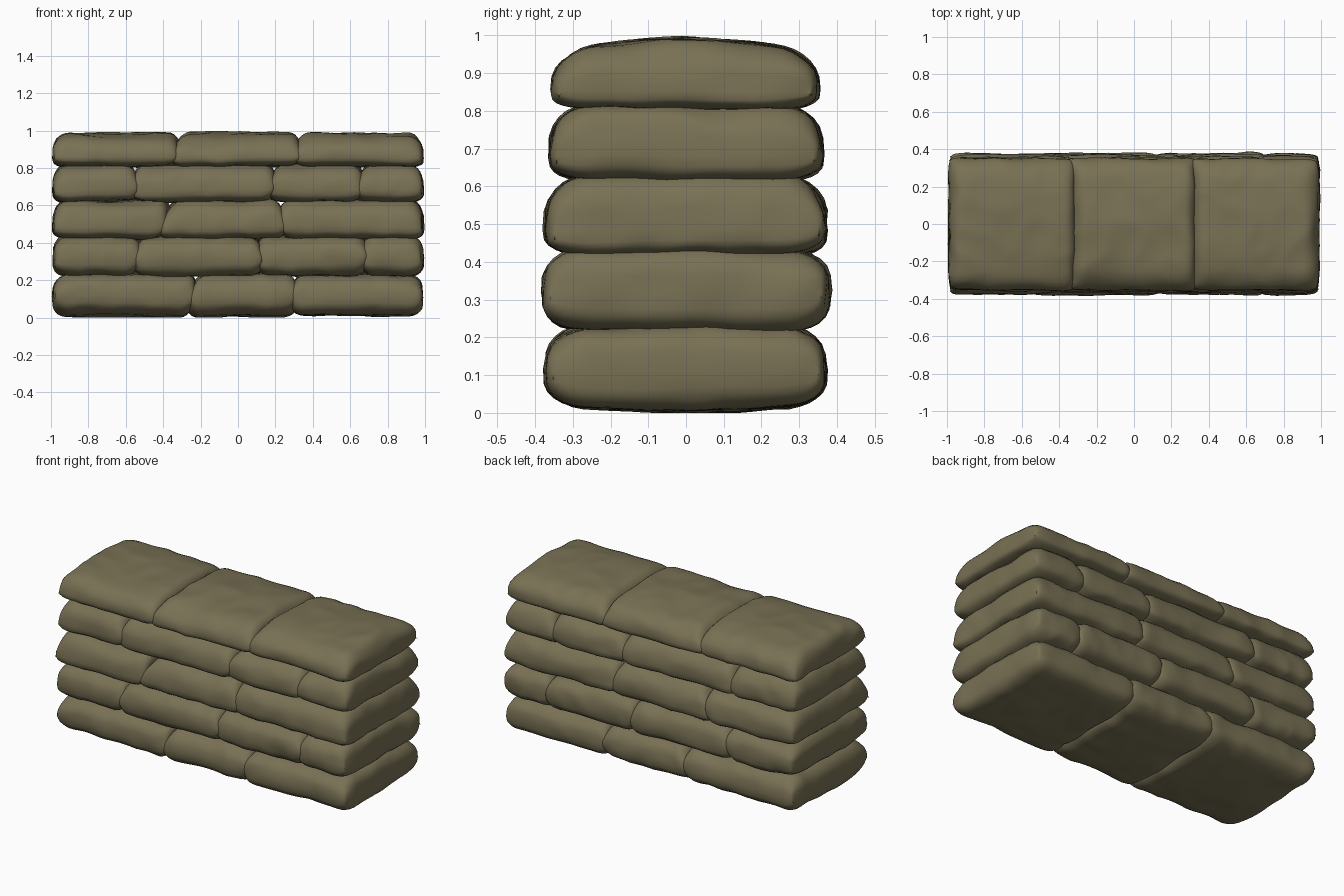
import bpy
import bmesh
import math
from mathutils import Vector, noise

cube = bpy.data.objects.get("Cube")
if cube:
    bpy.data.objects.remove(cube, do_unlink=True)

# Single sackcloth colour
burlap = bpy.data.materials.new("olive_burlap")
burlap.use_nodes = True
colour = (0.19, 0.165, 0.09, 1)
burlap.diffuse_color = colour
bsdf = burlap.node_tree.nodes["Principled BSDF"]
bsdf.inputs["Base Color"].default_value = colour
bsdf.inputs["Roughness"].default_value = 0.9


def pillow(u, low, high, e_low, e_high, power):
    """Map u in -1..1 to a position and a fullness that drops to 0 at the rims."""
    if abs(u) > 0.6:
        t = (1 - abs(u)) / 0.4 * math.pi / 2
        inset = 1 - math.cos(t)
        pos = high - e_high * inset if u > 0 else low + e_low * inset
        return pos, max(0.0, math.sin(t)) ** power
    k = (u / 0.6 + 1) / 2
    return (low + e_low) * (1 - k) + (high - e_high) * k, 1.0


def nearness(u):
    """0 over the middle of a bag, rising smoothly to 1 at its rim."""
    return max(0.0, (abs(u) - 0.6) / 0.4) ** 2


def sandbag(name, left, right, depth, bottom, top, rim_level, crown_up, crown_down, seed):
    """left and right are (x, slant, is_wall_end)."""
    x0, slant0, end0 = left
    x1, slant1, end1 = right
    overlap = 0.014
    low = x0 if end0 else x0 - overlap
    high = x1 if end1 else x1 + overlap
    e_low, e_high = 0.09 if end0 else 0.075, 0.09 if end1 else 0.075
    rim = bottom + (top - bottom) * rim_level
    shift = Vector((seed * 3.7, seed * 1.9, seed * 5.3))

    # Sagging upper sheet and fuller lower sheet, stitched along the rim
    bm = bmesh.new()
    for side, reach, crown, power in ((1, top - rim, crown_up, 0.72),
                                      (-1, rim - bottom, crown_down, 0.6)):
        made = bmesh.ops.create_grid(bm, x_segments=36, y_segments=32, size=1)
        for v in made["verts"]:
            u, w = v.co.x, v.co.y
            x, fx = pillow(u, low, high, e_low, e_high, power * 0.9)
            y, fy = pillow(w, -depth, depth, 0.11, 0.11, power)
            at_end = end1 if u > 0 else end0
            z = side * fx * fy * (reach + crown * (1 - (y / depth) ** 2))
            k = (u + 1) / 2
            x += (slant0 * (1 - k) + slant1 * k) * z / (top - bottom)
            # Rounded plan corners, with a small drooping ear at the wall ends
            y *= 1 - 0.05 * nearness(u)
            if at_end:
                ear = (nearness(u) * nearness(w)) ** 3
                x -= math.copysign(0.025 * nearness(u) * nearness(w) - 0.02 * ear, u)
                z -= 0.02 * ear
            v.co = (x, y, rim + z)
    bmesh.ops.remove_doubles(bm, verts=bm.verts, dist=0.0002)
    bmesh.ops.recalc_face_normals(bm, faces=bm.faces)
    bm.normal_update()

    # Lumpy filling and soft cloth folds
    for v in bm.verts:
        p = v.co + shift
        lump = noise.noise_vector(p * 3.5)
        fold = abs(noise.noise(Vector((p.x * 5, p.y * 5, p.z * 9))))
        v.co += Vector((lump.x * 0.008, lump.y * 0.01, lump.z * 0.01))
        v.co += v.normal * (0.004 - fold * 0.016)
        v.co.x = max(-1, min(1, v.co.x))
        v.co.z = max(0, min(1, v.co.z))
    mesh = bpy.data.meshes.new(name)
    bm.to_mesh(mesh)
    bm.free()
    for face in mesh.polygons:
        face.use_smooth = True
    mesh.materials.append(burlap)
    bpy.context.collection.objects.link(bpy.data.objects.new(name, mesh))


# Courses from the ground up:
# bottom, top, half depth, rim level, crowns, joints (x, slant)
courses = [
    (0.025, 0.224, 0.372, 0.45, 0.01, 0.02, [(-0.245, 0.05), (0.3, 0)]),
    (0.225, 0.427, 0.379, 0.48, 0.015, 0.003, [(-0.535, 0.03), (0.115, -0.01), (0.68, 0)]),
    (0.422, 0.618, 0.371, 0.33, 0.015, 0.003, [(-0.4, 0.07), (0.24, -0.03)]),
    (0.62, 0.806, 0.36, 0.33, 0.017, 0.003, [(-0.55, 0), (0.175, 0.03), (0.65, 0.02)]),
    (0.812, 0.948, 0.352, 0.32, 0.042, 0.003, [(-0.34, 0.03), (0.32, 0.01)]),
]
seed = 0
for row, (bottom, top, depth, rim, up, down, joints) in enumerate(courses, 1):
    edges = [(-0.99, 0, True)] + [(x, s, False) for x, s in joints] + [(0.99, 0, True)]
    for i in range(len(edges) - 1):
        seed += 1
        sandbag(f"sandbag_row_{row}_bag_{i + 1}", edges[i], edges[i + 1],
                depth, bottom, top, rim, up, down, seed)
